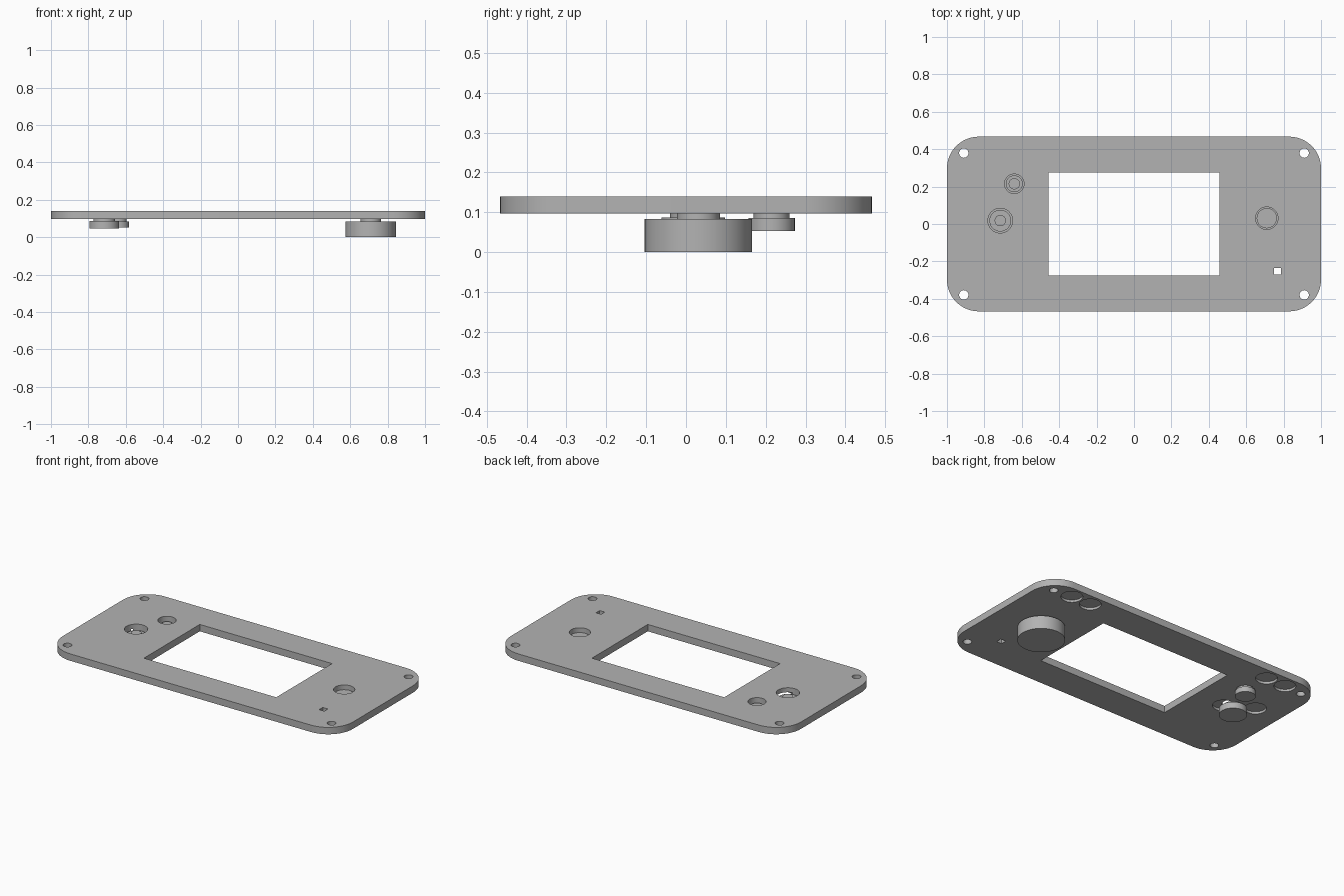
import bpy, bmesh, math

cube = bpy.data.objects.get("Cube")
if cube:
    bpy.data.objects.remove(cube)

grey = bpy.data.materials.new("plain grey")
grey.use_nodes = True
grey.diffuse_color = (0.45, 0.45, 0.45, 1)
grey.node_tree.nodes["Principled BSDF"].inputs["Base Color"].default_value = (0.45, 0.45, 0.45, 1)

BOTTOM, TOP = 0.097, 0.14


def make_prism(name, outline, z0, z1):
    """Extrude a counter-clockwise outline from z0 to z1."""
    bm = bmesh.new()
    face = bm.faces.new([bm.verts.new((x, y, z0)) for x, y in outline])
    moved = bmesh.ops.extrude_face_region(bm, geom=[face])["geom"]
    bmesh.ops.translate(bm, vec=(0, 0, z1 - z0),
                        verts=[v for v in moved if isinstance(v, bmesh.types.BMVert)])
    bmesh.ops.recalc_face_normals(bm, faces=bm.faces)
    return finish(name, bm)


def finish(name, bm):
    mesh = bpy.data.meshes.new(name)
    bm.to_mesh(mesh)
    bm.free()
    mesh.materials.append(grey)
    obj = bpy.data.objects.new(name, mesh)
    bpy.context.collection.objects.link(obj)
    return obj


def circle(x, y, r, n=48):
    return [(x + r * math.cos(math.tau * i / n), y + r * math.sin(math.tau * i / n))
            for i in range(n)]


def rectangle(x, y, w, h):
    return [(x + sx * w, y + sy * h) for sx, sy in ((-1, -1), (1, -1), (1, 1), (-1, 1))]


def rounded_rectangle(w, h, r, n=14):
    points = []
    for k, (sx, sy) in enumerate(((1, 1), (-1, 1), (-1, -1), (1, -1))):
        for i in range(n + 1):
            a = math.pi / 2 * (k + i / n)
            points.append((sx * (w - r) + r * math.cos(a), sy * (h - r) + r * math.sin(a)))
    return points


def smooth(obj):
    bpy.ops.object.select_all(action="DESELECT")
    obj.select_set(True)
    bpy.context.view_layer.objects.active = obj
    bpy.ops.object.shade_smooth_by_angle(angle=math.radians(30))


def cut(target, outline, z0=BOTTOM - 0.05, z1=TOP + 0.05):
    cutter = make_prism("cutter", outline, z0, z1)
    cutter.hide_render = True
    mod = target.modifiers.new("cut", "BOOLEAN")
    mod.operation, mod.solver, mod.object = "DIFFERENCE", "EXACT", cutter
    bpy.context.view_layer.objects.active = target
    bpy.ops.object.modifier_apply(modifier=mod.name)
    bpy.data.objects.remove(cutter)


def turned(name, x, y, profile, n=48):
    """Stack of discs from (radius, height) pairs, closed at both ends."""
    bm = bmesh.new()
    rings = [[bm.verts.new((px, py, z)) for px, py in circle(x, y, r, n)] for r, z in profile]
    for low, high in zip(rings, rings[1:]):
        for i in range(n):
            j = (i + 1) % n
            bm.faces.new((low[i], low[j], high[j], high[i]))
    bm.faces.new(rings[0][::-1])
    bm.faces.new(rings[-1])
    obj = finish(name, bm)
    smooth(obj)


# Face plate with window, screw holes and a small square opening
plate = make_prism("face_plate", rounded_rectangle(1, 0.467, 0.17), BOTTOM, TOP)
cut(plate, rectangle(0, 0, 0.456, 0.275))
cut(plate, rectangle(0.767, -0.253, 0.018, 0.018))
for sx in (-1, 1):
    for sy in (-1, 1):
        cut(plate, circle(sx * 0.91, sy * 0.379, 0.025, 32))

# Openings for the dial and the two buttons
for x, y, r in ((0.71, 0.031, 0.06), (-0.715, 0.018, 0.066), (-0.64, 0.215, 0.052)):
    cut(plate, circle(x, y, r))

# Shallow round pockets in the underside
for x, y in ((0.785, 0.39), (0.65, 0.39), (-0.65, 0.39), (-0.785, 0.39),
             (-0.66, 0.0), (-0.82, 0.09)):
    cut(plate, circle(x, y, 0.062), BOTTOM - 0.05, BOTTOM + 0.015)
smooth(plate)

# Dial and buttons: wide disc, stem in the opening, raised centre
turned("dial", 0.71, 0.031,
       [(0.135, 0), (0.135, 0.083), (0.054, 0.083), (0.054, 0.113)])
turned("large_button", -0.715, 0.018,
       [(0.08, 0.047), (0.08, 0.087), (0.058, 0.087), (0.058, 0.105), (0.03, 0.105), (0.03, 0.118)])
turned("small_button", -0.64, 0.215,
       [(0.058, 0.053), (0.058, 0.085), (0.045, 0.085), (0.045, 0.105), (0.03, 0.105), (0.03, 0.118)])
